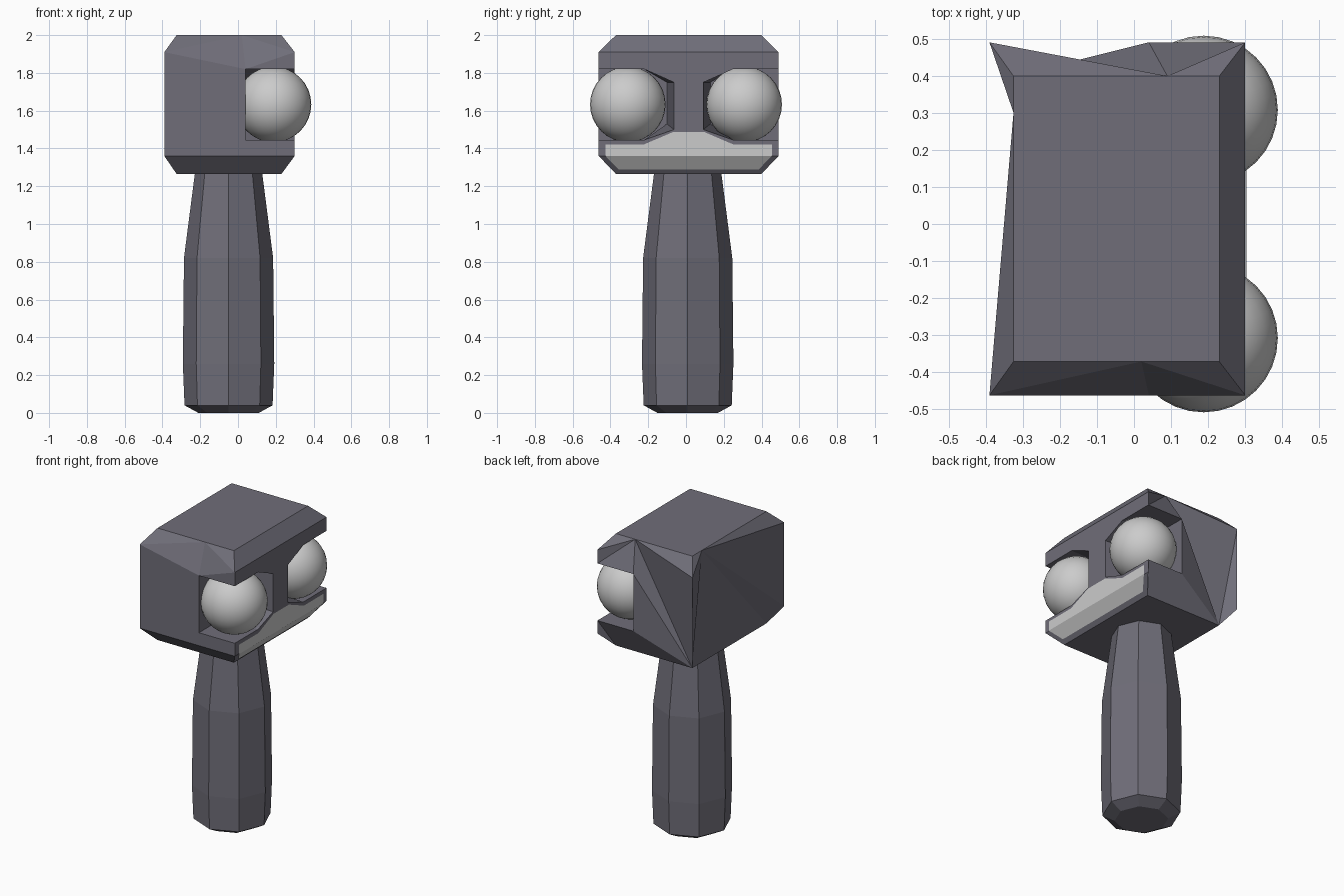
import bpy, bmesh, math

if "Cube" in bpy.data.objects:
    bpy.data.objects.remove(bpy.data.objects["Cube"])

YC = 0.014             # centre line of the head in y
W, T = 0.476, 0.385    # half widths: sides, top/bottom

dark = bpy.data.materials.new("dark_grey")
dark.diffuse_color = (0.16, 0.155, 0.19, 1)
dark.use_nodes = True
dark.node_tree.nodes["Principled BSDF"].inputs["Base Color"].default_value = dark.diffuse_color


def finish(bm, name, mat=None):
    bmesh.ops.recalc_face_normals(bm, faces=bm.faces)
    me = bpy.data.meshes.new(name)
    bm.to_mesh(me)
    bm.free()
    ob = bpy.data.objects.new(name, me)
    bpy.context.collection.objects.link(ob)
    if mat:
        me.materials.append(mat)
    return ob


# Head: one side's named points, mirrored; lower case = -y side
side_points = {
    'A': (-.325, T, 2), 'B': (-.39, W, 1.91), 'C': (-.39, W, 1.36), 'D': (-.325, T, 1.265),
    'E': (.23, T, 1.265), 'F': (.3, W, 1.36), 'K': (.3, W, 1.91), 'L': (.23, T, 2),
    # socket rim at the front
    'G': (.3, W, 1.445), 'P': (.3, .235, 1.445), 'Q': (.3, .078, 1.50),
    'R': (.3, .078, 1.75), 'S': (.3, .235, 1.82), 'J': (.3, W, 1.82),
    # socket back wall
    'H': (.04, W, 1.445), 'U': (.04, .235, 1.445), 'V': (.04, .115, 1.53),
    'X': (.04, .115, 1.75), 'Y': (.04, .235, 1.82), 'I': (.04, W, 1.82),
}
bm = bmesh.new()
v = {}
for key, (x, y, z) in side_points.items():
    v[key] = bm.verts.new((x, YC + y, z))
    v[key.lower()] = bm.verts.new((x, YC - y, z))
v['M'] = bm.verts.new((.09, YC + T, 2))
v['m'] = bm.verts.new((.02, YC - T, 2))
v['N'] = bm.verts.new((-.325, .30, 2))


def faces(words):
    for w in words.split():
        bm.faces.new([v[c] for c in w])


# front plate, chamfers, top and bottom
faces("KJSRQPGFfgpqrsjk FEef KLlk AMLlmaN DEed")
# folded back
faces("NAB NBC NCD NDd Ndc Ncb Nba")
# dented +y side
faces("ABM BDM BCD MDI DHI DEH EFG EGH MIJ MJK MKL")
# clean -y side
faces("abm bim mik mkl ijk bchi cdef hcfg")
# eye sockets
for w in ("GPUH", "PQVU", "QRXV", "RSYX", "SJIY", "HUVXYI"):
    faces(w + " " + w.lower())
finish(bm, "head", dark)

# Mouth plate: bends over the lower chamfer
bm = bmesh.new()
upper = [(.44, 1.36), (.44, 1.422), (.235, 1.422), (.08, 1.488)]
up = [bm.verts.new((.304, YC + y, z)) for y, z in upper]
up += [bm.verts.new((.304, YC - y, z)) for y, z in reversed(upper)]
low = [bm.verts.new((.254, YC + y, 1.288)) for y in (-.37, .37)]
bm.faces.new(up)
bm.faces.new([up[0], up[-1], low[0], low[1]])
finish(bm, "mouth_plate")

# Handle: eight-sided loft
bm = bmesh.new()
rings = []
for z, r in ((0, .16), (.04, .233), (.26, .242), (.82, .236), (1.27, .178)):
    rings.append([bm.verts.new((-.05 + r * math.cos(i * math.pi / 4),
                                .009 + r * math.sin(i * math.pi / 4), z)) for i in range(8)])
for a, b in zip(rings, rings[1:]):
    for i in range(8):
        j = (i + 1) % 8
        bm.faces.new((a[i], a[j], b[j], b[i]))
bm.faces.new(rings[0])
bm.faces.new(rings[-1])
finish(bm, "handle", dark)

# Eyes
for name, y in (("eye_near", -.308), ("eye_far", .308)):
    bm = bmesh.new()
    bmesh.ops.create_uvsphere(bm, u_segments=32, v_segments=16, radius=.2)
    bmesh.ops.translate(bm, verts=bm.verts, vec=(.188, y, 1.633))
    for f in bm.faces:
        f.smooth = True
    finish(bm, name)
